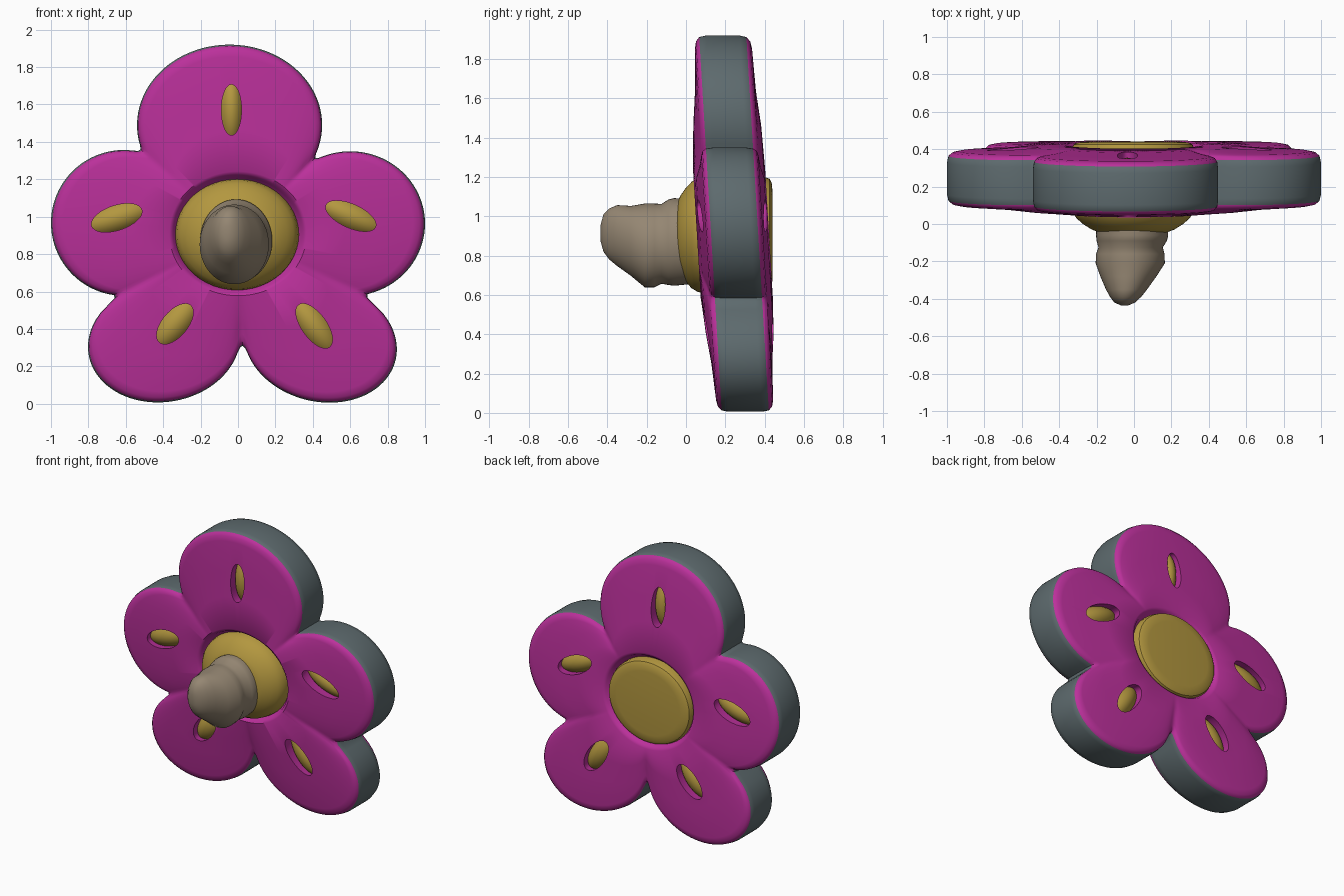
import bpy, bmesh
from math import sin, cos, pi, sqrt, radians

if "Cube" in bpy.data.objects:
    bpy.data.objects.remove(bpy.data.objects["Cube"])

CX, CZ = 0.0, 0.91          # flower centre in the front view


def mid_y(z):               # the flower leans slightly forward at the top
    return 0.245 - 0.06 * (z - 0.95)


def material(name, color):
    m = bpy.data.materials.new(name)
    m.diffuse_color = (*color, 1)
    m.use_nodes = True
    m.node_tree.nodes["Principled BSDF"].inputs["Base Color"].default_value = m.diffuse_color
    return m


pink = material("pink", (0.50, 0.03, 0.33))
grey = material("edge_grey", (0.11, 0.145, 0.155))
yellow = material("yellow", (0.45, 0.31, 0.05))
tan = material("tan", (0.30, 0.24, 0.17))


def finish(ob, angle=40):
    bpy.ops.object.select_all(action='DESELECT')
    ob.select_set(True)
    bpy.context.view_layer.objects.active = ob
    bpy.ops.object.shade_smooth_by_angle(angle=radians(angle))


def skin(name, rings, mats, closed=False, mat_of=lambda i: 0):
    """Bridge successive rings of points; close as a torus or cap both ends."""
    bm = bmesh.new()
    vs = [[bm.verts.new(p) for p in r] for r in rings]
    n = len(rings[0])
    for i in range(len(vs) if closed else len(vs) - 1):
        a, b = vs[i], vs[(i + 1) % len(vs)]
        for j in range(n):
            k = (j + 1) % n
            bm.faces.new((a[j], a[k], b[k], b[j])).material_index = mat_of(i)
    if not closed:
        bm.faces.new(vs[0])
        bm.faces.new(vs[-1])
    bmesh.ops.recalc_face_normals(bm, faces=bm.faces)
    me = bpy.data.meshes.new(name)
    bm.to_mesh(me)
    bm.free()
    for m in mats:
        me.materials.append(m)
    ob = bpy.data.objects.new(name, me)
    bpy.context.collection.objects.link(ob)
    return ob


def oval(y, cx, cz, rx, rz, n=48):
    return [(cx + rx * cos(2 * pi * j / n), y, cz + rz * sin(2 * pi * j / n)) for j in range(n)]


# Petal outline: outermost hit of each ray with five tilted ellipses and a hub
petals = [(-0.045, 1.49, 0.495, 0.43, 0), (-0.61, 0.967, 0.39, 0.39, 0), (0.60, 0.963, 0.40, 0.387, 0),
          (-0.395, 0.332, 0.41, 0.322, 10), (0.44, 0.332, 0.415, 0.32, -14), (CX, CZ, 0.535, 0.60, 0)]


def reach(t):
    best = 0
    for ex, ez, rx, rz, deg in petals:
        p = radians(deg)
        ux, uz = CX - ex, CZ - ez
        dx, dz = cos(t - p) / rx, sin(t - p) / rz
        ox, oz = (ux * cos(p) + uz * sin(p)) / rx, (uz * cos(p) - ux * sin(p)) / rz
        a, b, c = dx * dx + dz * dz, ox * dx + oz * dz, ox * ox + oz * oz - 1
        d = b * b - a * c
        if d > 0:
            best = max(best, (-b + sqrt(d)) / a)
    return best


N = 300
angles = [2 * pi * i / N for i in range(N)]
raw = [reach(t) for t in angles]
radii = [(raw[i - 1] + 2 * raw[i] + raw[(i + 1) % N]) / 4 for i in range(N)]

# Cross-section: (fraction from hole to rim, offset, front depth, back depth)
half = [(0, -0.04, 0.12, 0.12), (0, -0.008, 0.15, 0.145), (0, 0.002, 0.178, 0.165),
        (0, 0.022, 0.192, 0.175), (0.35, 0, 0.177, 0.168), (0.6, 0, 0.158, 0.152),
        (1, -0.065, 0.145, 0.145), (1, -0.03, 0.138, 0.138), (1, -0.008, 0.12, 0.12), (1, 0, 0.085, 0.085)]
section = [(f, o, -h) for f, o, h, _ in half] + [(f, o, h) for f, o, _, h in reversed(half)]
rings = []
for f, o, h in section:
    ring = []
    for t, R in zip(angles, radii):
        hole = sqrt((0.345 * cos(t)) ** 2 + (0.31 * sin(t)) ** 2)
        r = hole + f * (R - hole) + o
        z = CZ + r * sin(t)
        ring.append((CX + r * cos(t), mid_y(z) + h, z))
    rings.append(ring)
flower = skin("petals", rings, [pink, grey], True, lambda i: 1 if 8 <= i <= 10 else 0)

# Slots through each petal, with a yellow seed sunk in each
slots = [(-0.035, 1.57, 90, 0.14, 0.055), (-0.645, 0.995, 18, 0.145, 0.068),
         (0.60, 1.005, -24, 0.15, 0.065), (-0.335, 0.43, 50, 0.135, 0.07),
         (0.405, 0.42, -54, 0.145, 0.068)]


def lens(name, x, z, deg, a, b, depth):
    bpy.ops.mesh.primitive_uv_sphere_add(segments=32, ring_count=20, location=(x, mid_y(z), z),
                                         rotation=(0, -radians(deg), 0))
    ob = bpy.context.object
    ob.scale = (a, depth, b)
    ob.name = name
    return ob


for i, (x, z, deg, a, b) in enumerate(slots):
    cutter = lens("slot_cutter", x, z, deg, a * 1.1, b * 1.1, 0.36)
    cutter.hide_render = True
    mod = flower.modifiers.new("slot", 'BOOLEAN')
    mod.operation = 'DIFFERENCE'
    mod.object = cutter
    bpy.context.view_layer.objects.active = flower
    bpy.ops.object.modifier_apply(modifier=mod.name)
    bpy.data.objects.remove(cutter)
    seed = lens(f"seed_{i + 1}", x, z, deg, a * 1.5, b * 1.5, 0.147)
    seed.data.materials.append(yellow)
    finish(seed)
finish(flower)

# Yellow centre: domed at the front, flat at the back
hub = [(-0.045, 0.18), (-0.03, 0.22), (0.0, 0.268), (0.03, 0.302), (0.06, 0.322), (0.10, 0.33),
       (0.24, 0.335), (0.40, 0.328), (0.425, 0.318), (0.436, 0.295), (0.44, 0.25)]
finish(skin("flower_centre", [oval(y, -0.005, 0.905, r, r * 0.9) for y, r in hub], [yellow]))

# Lumpy stub on the front
stub = [(0.02, -0.01, 0.87, 0.19, 0.215), (-0.06, -0.01, 0.87, 0.193, 0.223),
        (-0.09, -0.012, 0.868, 0.188, 0.217), (-0.125, -0.018, 0.86, 0.172, 0.203),
        (-0.16, -0.02, 0.852, 0.183, 0.213), (-0.21, -0.02, 0.852, 0.185, 0.213),
        (-0.28, -0.03, 0.875, 0.15, 0.178), (-0.35, -0.04, 0.902, 0.11, 0.155),
        (-0.39, -0.045, 0.91, 0.083, 0.13), (-0.42, -0.05, 0.915, 0.055, 0.095),
        (-0.435, -0.05, 0.915, 0.02, 0.04)]
finish(skin("stub", [oval(*s) for s in stub], [tan]), 50)
